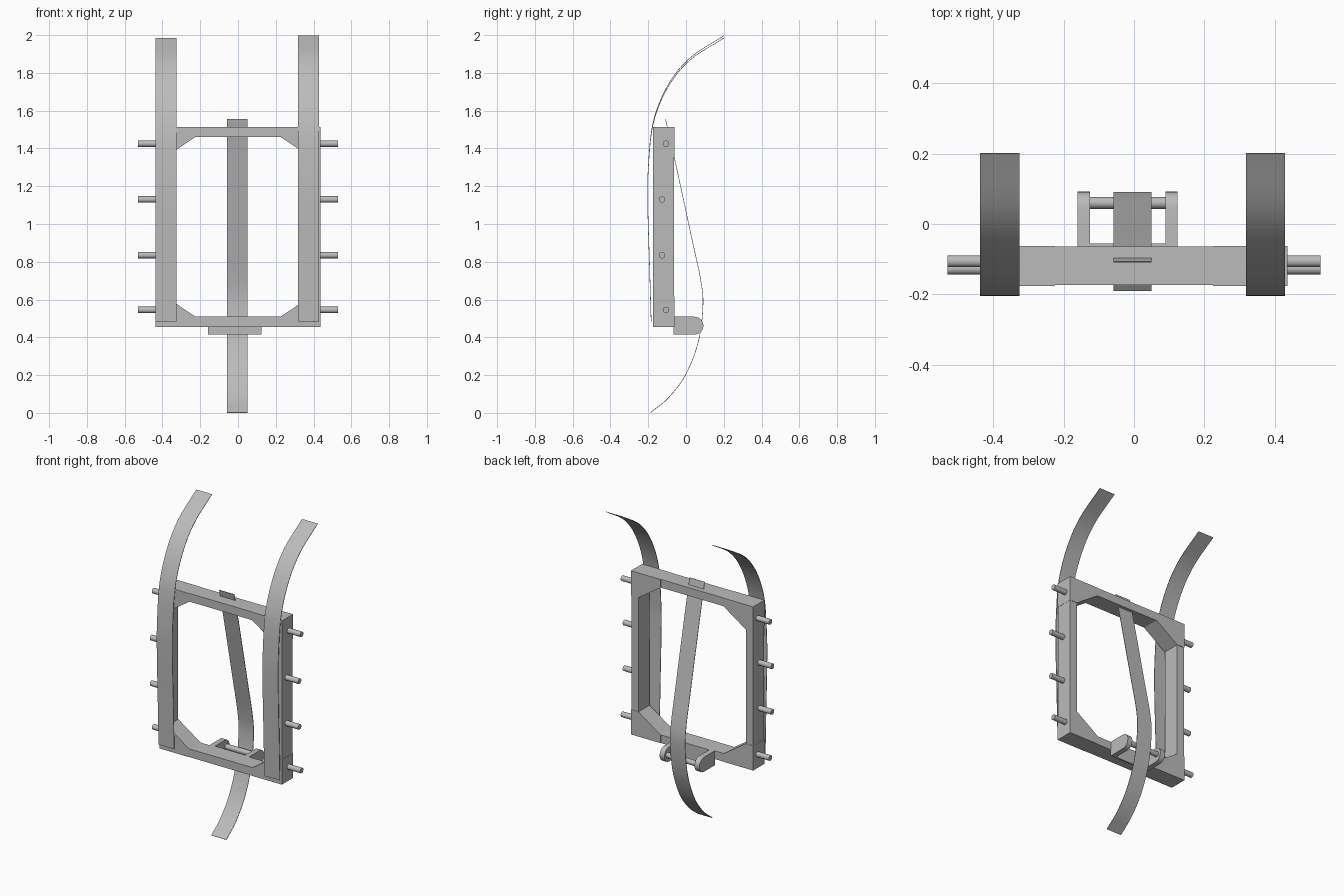
import bpy, bmesh, math
from mathutils import Vector

if "Cube" in bpy.data.objects:
    bpy.data.objects.remove(bpy.data.objects["Cube"], do_unlink=True)

grey = bpy.data.materials.new("light_grey")
grey.use_nodes = True
colour = (0.5, 0.5, 0.5, 1)
grey.diffuse_color = colour
grey.node_tree.nodes["Principled BSDF"].inputs["Base Color"].default_value = colour


def prism(name, outline, axis, lo, hi, smooth=False):
    """Extrude a closed outline along x (outline in y, z) or y (outline in x, z)."""
    bm = bmesh.new()
    place = (lambda a, b, t: (t, a, b)) if axis == "x" else (lambda a, b, t: (a, t, b))
    rings = [[bm.verts.new(place(a, b, t)) for a, b in outline] for t in (lo, hi)]
    n = len(outline)
    for i in range(n):
        j = (i + 1) % n
        bm.faces.new((rings[0][i], rings[0][j], rings[1][j], rings[1][i]))
    for ring in rings:
        bm.faces.new(ring)
    bmesh.ops.recalc_face_normals(bm, faces=bm.faces)
    mesh = bpy.data.meshes.new(name)
    bm.to_mesh(mesh)
    bm.free()
    mesh.materials.append(grey)
    obj = bpy.data.objects.new(name, mesh)
    bpy.context.collection.objects.link(obj)
    if smooth:
        bpy.ops.object.select_all(action="DESELECT")
        obj.select_set(True)
        bpy.context.view_layer.objects.active = obj
        bpy.ops.object.shade_smooth_by_angle(angle=math.radians(30))
    return obj


def box(name, x, y, z):
    corners = [(x[0], z[0]), (x[1], z[0]), (x[1], z[1]), (x[0], z[1])]
    return prism(name, corners, "y", *y)


def rod(name, x, y, z, radius, sides=24):
    angles = [2 * math.pi * i / sides for i in range(sides)]
    circle = [(y + radius * math.cos(a), z + radius * math.sin(a)) for a in angles]
    return prism(name, circle, "x", *x, smooth=True)


def spline(points, steps=6):
    """Smooth path through the points."""
    p = [Vector(q) for q in points]
    p = [2 * p[0] - p[1]] + p + [2 * p[-1] - p[-2]]
    path = []
    for a, b, c, d in zip(p, p[1:], p[2:], p[3:]):
        for i in range(steps):
            t = i / steps
            path.append(0.5 * (2 * b + (c - a) * t + (2 * a - 5 * b + 4 * c - d) * t * t
                               + (3 * b - a - 3 * c + d) * t ** 3))
    return path + [p[-2]]


def strap(name, points, x, thick=0.003):
    path = spline(points)
    back = []
    for i, q in enumerate(path):
        d = (path[min(i + 1, len(path) - 1)] - path[max(i - 1, 0)]).normalized()
        back.append(q + Vector((d.y, -d.x)) * thick)
    return prism(name, [tuple(q) for q in path + back[::-1]], "x", *x, smooth=True)


# Rectangular frame
half, bottom, top, bar, post = 0.437, 0.456, 1.514, 0.053, 0.054
depth = (-0.174, -0.064)
box("bottom_bar", (-half, half), depth, (bottom, bottom + bar))
box("top_bar", (-half, half), depth, (top - bar, top))

for side, s in (("left", 1), ("right", -1)):
    outer, inner = s * (half - 0.001), s * (half - post)
    box(side + "_post", sorted((outer, inner)), depth, (bottom + bar, top - bar))

    # Corner brackets with a sloping inner face
    for level, z, up in (("bottom", bottom, 1), ("top", top, -1)):
        shape = [(s * half, z), (s * 0.225, z), (s * 0.225, z + up * bar),
                 (inner, z + up * 0.16), (s * half, z + up * 0.16)]
        prism(f"{side}_{level}_bracket", shape, "y", depth[0] - 0.002, depth[1] + 0.002)

    # Side pegs
    for i, (y, z) in enumerate([(-0.106, 0.545), (-0.127, 0.835),
                                (-0.127, 1.13), (-0.106, 1.425)]):
        rod(f"{side}_peg_{i + 1}", sorted((s * 0.41, s * 0.53)), y, z, 0.017)

# Curved front straps
front_path = [(-0.186, 0.485), (-0.195, 0.8), (-0.204, 1.1), (-0.201, 1.3),
              (-0.175, 1.54), (-0.097, 1.735), (0.02, 1.88), (0.2, 1.998)]
strap("left_front_strap", front_path, (0.318, 0.43))
strap("right_front_strap", [(y, z - 0.012 * max(0, z - 0.5) / 1.5) for y, z in front_path],
      (-0.438, -0.326))

# Central strap threaded through the top bar and over the hinge rod
strap("centre_strap", [(-0.19, 0.002), (-0.095, 0.08), (-0.005, 0.2), (0.062, 0.37),
                       (0.088, 0.56), (0.077, 0.7), (0.03, 0.92), (-0.063, 1.35),
                       (-0.11, 1.556)], (-0.058, 0.05))

# Hinge: mounting plate, two round-ended lugs and a rod
low, high, radius = 0.415, 0.509, 0.047
box("hinge_plate", (-0.16, 0.124), (-0.066, -0.056), (low, high))
mid = (low + high) / 2
arc = [math.pi * (i / 16 - 0.5) for i in range(17)]
lug = [(-0.06, low)] + [(0.045 + radius * math.cos(a), mid + radius * math.sin(a))
                        for a in arc] + [(-0.06, high)]
prism("right_hinge_lug", lug, "x", -0.16, -0.125, smooth=True)
prism("left_hinge_lug", lug, "x", 0.09, 0.124, smooth=True)
rod("hinge_rod", (-0.13, 0.095), 0.06, mid, 0.017)
